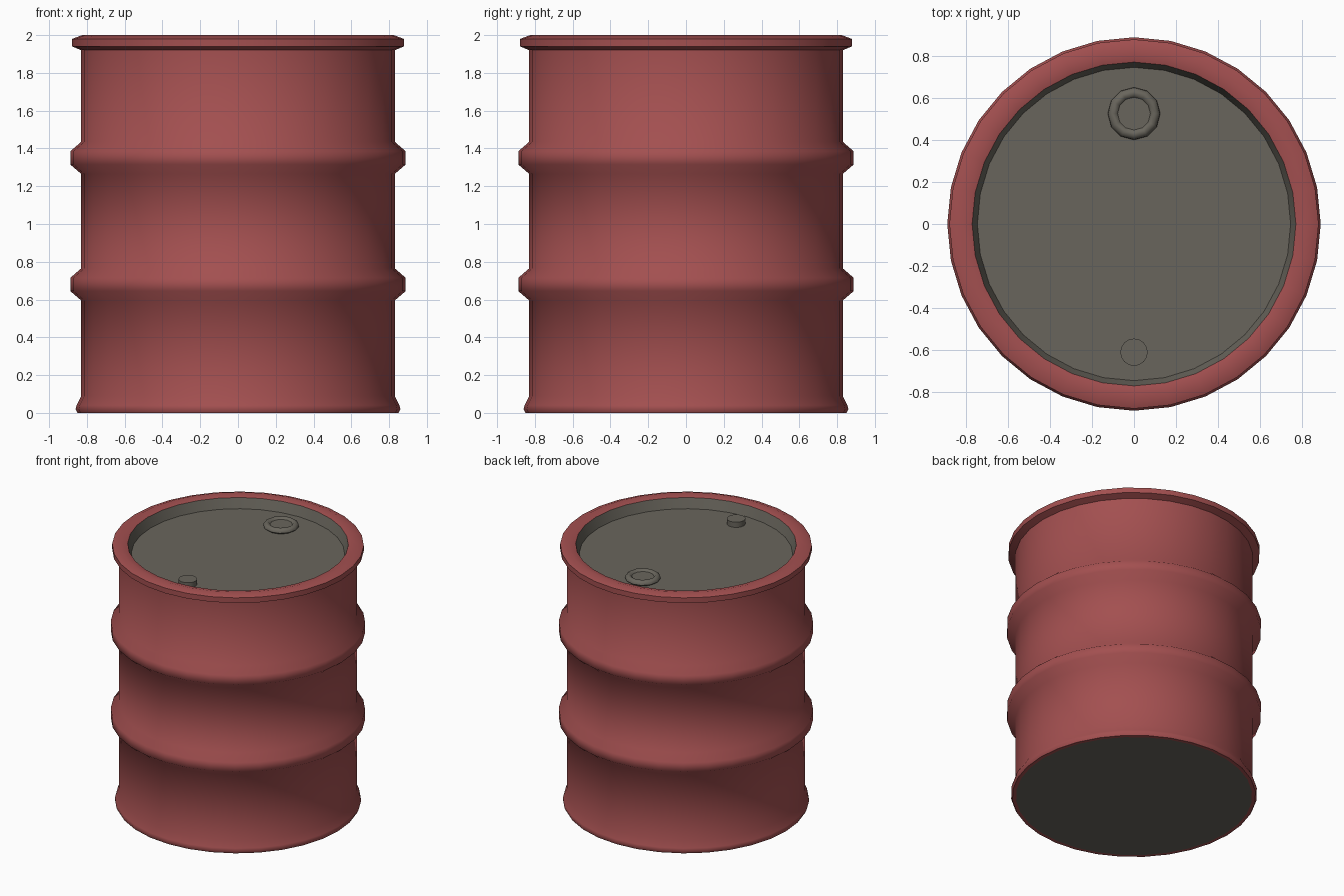
import bpy, bmesh, math

if "Cube" in bpy.data.objects:
    bpy.data.objects.remove(bpy.data.objects["Cube"])


def material(name, rgb):
    m = bpy.data.materials.new(name)
    m.diffuse_color = (*rgb, 1.0)
    m.use_nodes = True
    m.node_tree.nodes["Principled BSDF"].inputs["Base Color"].default_value = m.diffuse_color
    return m


RED = material("barrel red", (0.366, 0.079, 0.080))
GREY = material("lid grey", (0.141, 0.131, 0.108))


def lathe(name, profile, sides, mat, loc=(0, 0, 0), angle=60):
    """Spin an (r, z) profile, listed bottom to top on the outside, about z."""
    bm = bmesh.new()
    rings = []
    for r, z in profile:
        if r == 0:
            rings.append([bm.verts.new((0, 0, z))] * sides)
        else:
            rings.append([bm.verts.new((r * math.cos(math.tau * i / sides),
                                        r * math.sin(math.tau * i / sides), z))
                          for i in range(sides)])
    for a, b in zip(rings, rings[1:]):
        for i in range(sides):
            j = (i + 1) % sides
            bm.faces.new(dict.fromkeys((a[i], a[j], b[j], b[i])))
    me = bpy.data.meshes.new(name)
    bm.to_mesh(me)
    bm.free()
    me.materials.append(mat)
    ob = bpy.data.objects.new(name, me)
    ob.location = loc
    bpy.context.collection.objects.link(ob)
    bpy.ops.object.select_all(action='DESELECT')
    ob.select_set(True)
    bpy.context.view_layer.objects.active = ob
    bpy.ops.object.shade_smooth_by_angle(angle=math.radians(angle))
    return ob


# Red shell: bottom lip, two ribs, rolled top rim
shell = [(0.825, 0.0), (0.85, 0.0), (0.86, 0.02), (0.855, 0.04), (0.83, 0.09)]
for z in (0.68, 1.35):
    shell += [(0.83, z - 0.085), (0.888, z - 0.035),
              (0.888, z + 0.035), (0.83, z + 0.085)]
shell += [(0.83, 1.92), (0.878, 1.94), (0.878, 1.98),
          (0.825, 2.0), (0.77, 1.985)]
lathe("barrel_shell", shell, 32, RED)

# Recessed lid with its inner wall, and the base plate
lathe("lid", [(0.77, 1.985), (0.745, 1.91), (0, 1.91)], 32, GREY, angle=40)
lathe("base_plate", [(0, 0.0), (0.825, 0.0)], 32, GREY)

# Large ringed cap and small plug
lathe("large_cap", [(0.105, 0.0), (0.125, 0.015), (0.122, 0.03), (0.105, 0.042),
                    (0.088, 0.04), (0.078, 0.028), (0, 0.028)],
      12, GREY, (0, 0.525, 1.91), 50)
lathe("small_plug", [(0.065, 0.0), (0.065, 0.04), (0, 0.04)],
      16, GREY, (0, -0.61, 1.91), 40)
